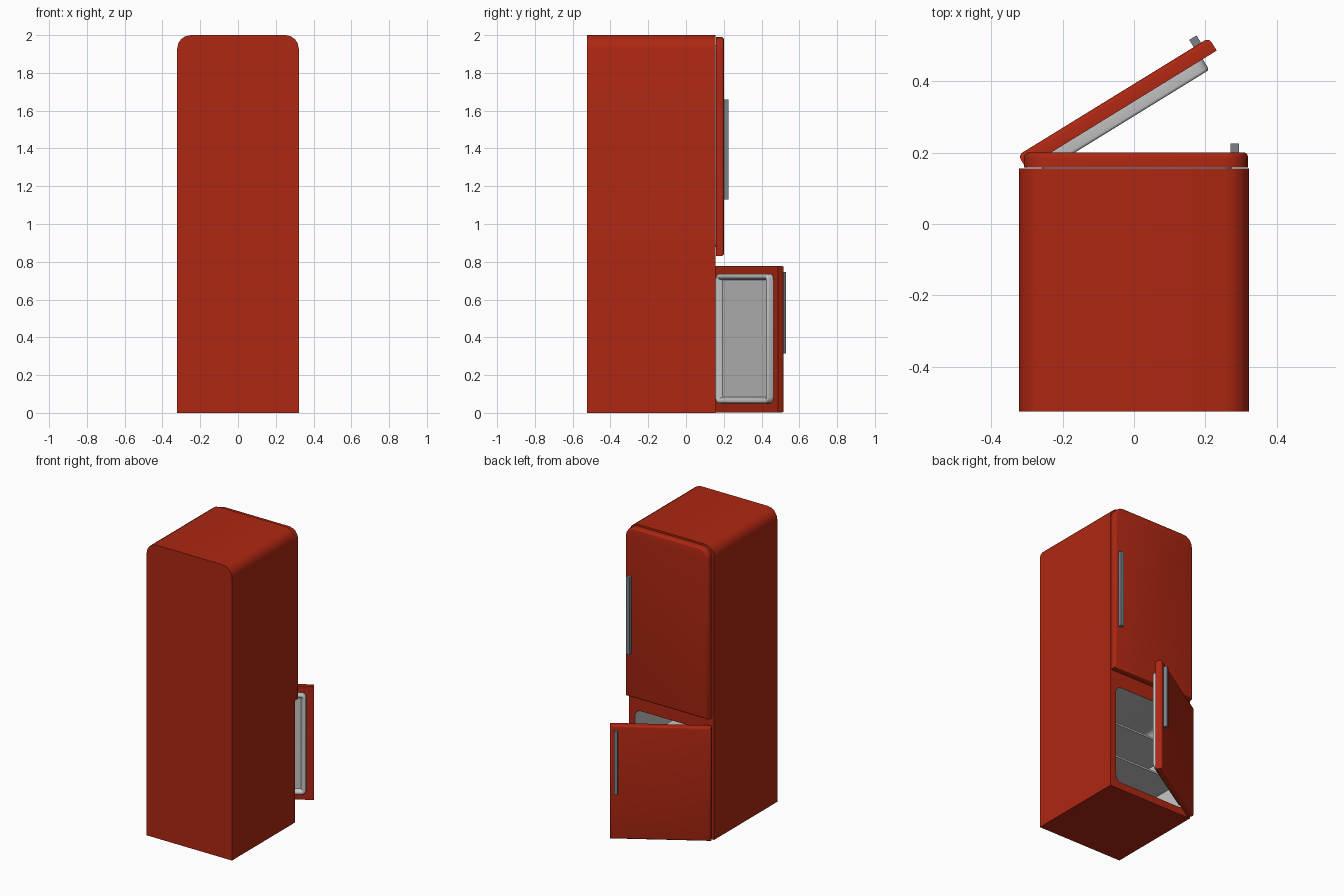
import bpy, bmesh, math
from mathutils import Matrix

if "Cube" in bpy.data.objects:
    bpy.data.objects.remove(bpy.data.objects["Cube"])


def material(name, rgb):
    m = bpy.data.materials.new(name)
    m.diffuse_color = (*rgb, 1)
    m.use_nodes = True
    m.node_tree.nodes["Principled BSDF"].inputs["Base Color"].default_value = m.diffuse_color
    return m


RED = material("red_enamel", (0.42, 0.02, 0.006))
GREY = material("light_grey_liner", (0.56, 0.56, 0.56))
STEEL = material("steel_handle", (0.2, 0.22, 0.24))


def outline(x0, x1, z0, z1, r_bottom, r_top, seg=4):
    """Rounded rectangle in the xz plane."""
    pts = []
    for cx, cz, r, a in ((x1, z1, r_top, 0), (x0, z1, r_top, 90),
                         (x0, z0, r_bottom, 180), (x1, z0, r_bottom, 270)):
        if r == 0:
            pts.append((cx, cz))
            continue
        mx = cx - r if cx == x1 else cx + r
        mz = cz - r if cz == z1 else cz + r
        for i in range(seg + 1):
            t = math.radians(a + 90 * i / seg)
            pts.append((mx + r * math.cos(t), mz + r * math.sin(t)))
    return pts


def ring(bm, pts, y):
    return [bm.verts.new((x, y, z)) for x, z in pts]


def walls(bm, a, b, mat=0):
    n = len(a)
    for i in range(n):
        f = bm.faces.new((a[i], a[(i + 1) % n], b[(i + 1) % n], b[i]))
        f.material_index = mat


def finish(bm, name, mats, matrix=None):
    bmesh.ops.recalc_face_normals(bm, faces=bm.faces[:])
    me = bpy.data.meshes.new(name)
    bm.to_mesh(me)
    bm.free()
    ob = bpy.data.objects.new(name, me)
    bpy.context.collection.objects.link(ob)
    for m in mats:
        me.materials.append(m)
    if matrix:
        ob.matrix_world = matrix
    bpy.ops.object.select_all(action='DESELECT')
    ob.select_set(True)
    bpy.context.view_layer.objects.active = ob
    bpy.ops.object.shade_smooth_by_angle(angle=math.radians(35))
    return ob


def prism(name, pts, y0, y1, mat, matrix=None, bevel_y=None, bevel=0.0, recess=None):
    """Outline extruded along y; one end may be bevelled and recessed."""
    bm = bmesh.new()
    a, b = ring(bm, pts, y0), ring(bm, pts, y1)
    walls(bm, a, b)
    back, front = bm.faces.new(a), bm.faces.new(b)
    bmesh.ops.recalc_face_normals(bm, faces=bm.faces[:])
    if recess:
        bmesh.ops.inset_region(bm, faces=[back], thickness=recess[0])
        bmesh.ops.inset_region(bm, faces=[back], thickness=0.01, depth=-recess[1])
    if bevel:
        edges = [e for e in bm.edges
                 if all(abs(v.co.y - bevel_y) < 1e-5 for v in e.verts)
                 and e.calc_face_angle(0) > 0.5]
        bmesh.ops.bevel(bm, geom=edges, offset=bevel, segments=3,
                        profile=0.5, affect='EDGES')
    return finish(bm, name, [mat], matrix)


# Cabinet: rounded shell with two grey lined compartments
Y0, Y1, DEEP = -0.525, 0.156, -0.46
bm = bmesh.new()
shell = outline(-0.322, 0.322, 0, 2, 0, 0.072)
back, front = ring(bm, shell, Y0), ring(bm, shell, Y1)
walls(bm, back, front)
bm.faces.new(back)
rims = [front]
for z0, z1 in ((0.05, 0.73), (0.875, 1.945)):
    pts = outline(-0.275, 0.275, z0, z1, 0.04, 0.04)
    mouth, inner = ring(bm, pts, Y1), ring(bm, pts, DEEP)
    walls(bm, mouth, inner, 1)
    bm.faces.new(inner).material_index = 1
    rims.append(mouth)
edges = [bm.edges.get((r[i], r[(i + 1) % len(r)])) for r in rims for i in range(len(r))]
bmesh.ops.triangle_fill(bm, use_beauty=True, edges=edges, normal=(0, 1, 0))
finish(bm, "cabinet", [RED, GREY])

# Shelves
for i, z in enumerate((0.255, 0.49, 1.2, 1.5)):
    prism(f"shelf_{i + 1}", outline(-0.276, 0.276, z, z + 0.012, 0, 0),
          DEEP - 0.002, 0.11, GREY)


# Doors, built from the hinge corner outwards, each with tray liner and handle
def door(name, pos, angle, width, z0, z1, r_top, handle):
    mw = Matrix.Translation((*pos, 0)) @ Matrix.Rotation(math.radians(angle), 4, 'Z')
    prism(name + "_door", outline(0, width, z0, z1, 0, r_top),
          0, 0.042, RED, mw, 0.042, 0.014)
    prism(name + "_door_liner",
          outline(0.05, width - 0.046, z0 + 0.048, z1 - 0.042, 0.03, 0.03),
          -0.035, 0.001, GREY, mw, -0.035, 0.008, (0.022, 0.028))
    prism(name + "_handle", outline(0.578, 0.602, *handle, 0, 0),
          0.04, 0.066, STEEL, mw)


door("upper", (-0.308, 0.159), 0, 0.628, 0.83, 1.99, 0.07, (1.13, 1.66))
door("lower", (-0.303, 0.157), 31.6, 0.628, 0.003, 0.777, 0, (0.315, 0.745))
